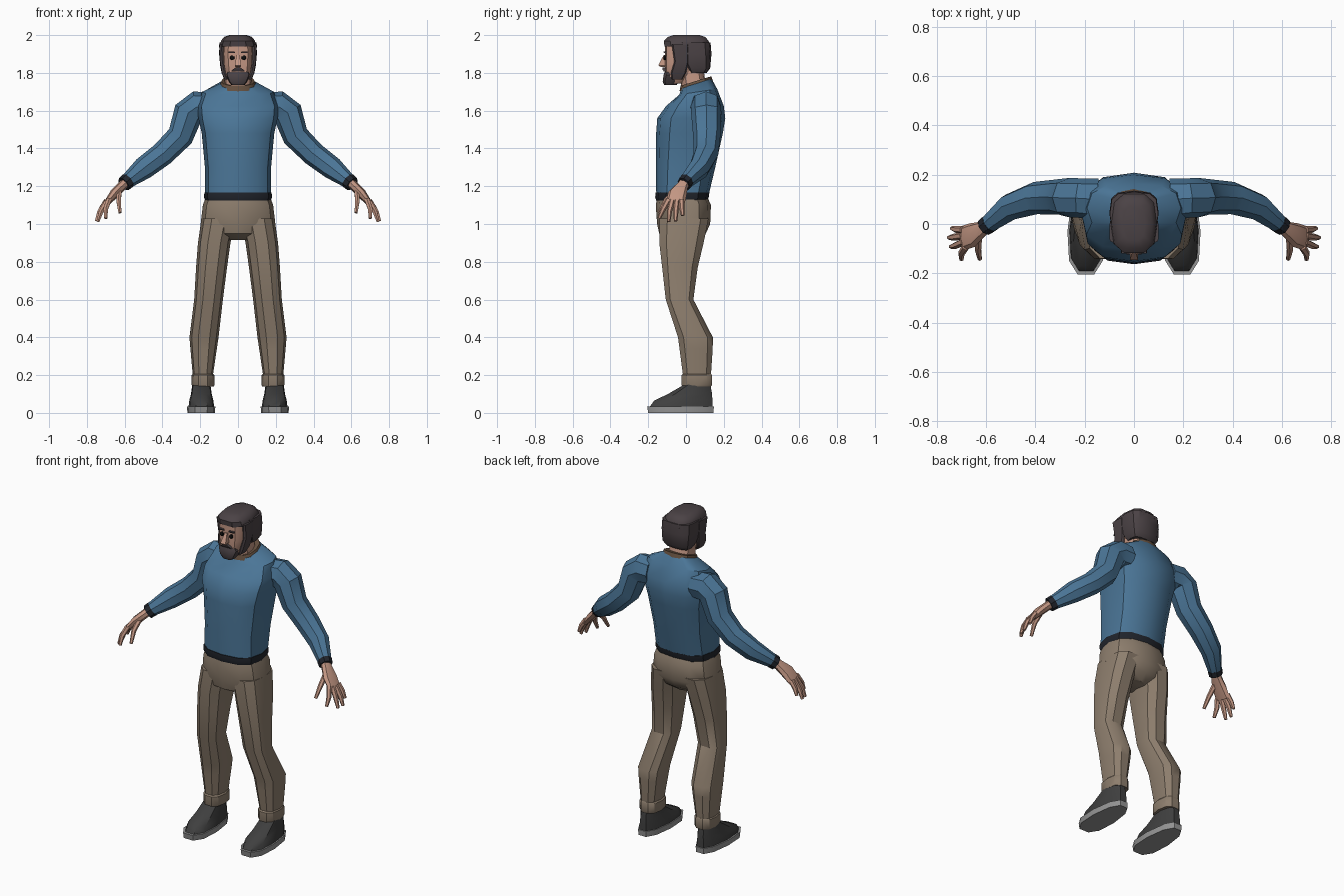
import bpy, bmesh, math
from mathutils import Vector


def material(name, r, g, b):
    m = bpy.data.materials.new(name)
    m.diffuse_color = (r, g, b, 1)
    return m


WOOL = material("blue_wool", .07, .18, .31)
TRIM = material("dark_trim", .015, .018, .025)
CLOTH = material("tan_cloth", .27, .21, .155)
SKIN = material("skin", .55, .31, .23)
HAIR = material("hair", .07, .055, .06)
COLLAR = material("collar", .13, .08, .05)
SHOE = material("shoe", .05, .05, .05)
SOLE = material("sole", .3, .3, .3)
BLACK = material("black", .005, .005, .005)


def finish(name, bm, mat, mirror, angle=35):
    bmesh.ops.recalc_face_normals(bm, faces=bm.faces)
    me = bpy.data.meshes.new(name)
    bm.to_mesh(me)
    bm.free()
    me.materials.append(mat)
    ob = bpy.data.objects.new(name, me)
    bpy.context.collection.objects.link(ob)
    bpy.ops.object.select_all(action='DESELECT')
    ob.select_set(True)
    bpy.context.view_layer.objects.active = ob
    bpy.ops.object.shade_smooth_by_angle(angle=math.radians(angle))
    if mirror:
        ob.modifiers.new("Mirror", 'MIRROR').use_mirror_merge = False
    return ob


def skin_rings(name, rings, mat, mirror):
    """Join rings of points into a closed capped skin."""
    bm = bmesh.new()
    vs = [[bm.verts.new(p) for p in r] for r in rings]
    n = len(vs[0])
    for a, b in zip(vs, vs[1:]):
        for i in range(n):
            j = (i + 1) % n
            bm.faces.new((a[i], a[j], b[j], b[i]))
    bm.faces.new(vs[0])
    bm.faces.new(vs[-1])
    return finish(name, bm, mat, mirror)


def unit_ring(n, e):
    off = math.pi / 4 if n == 4 else 0
    out = []
    for i in range(n):
        a = 2 * math.pi * i / n + off
        c, s = round(math.cos(a), 6), round(math.sin(a), 6)
        out.append((math.copysign(abs(c) ** e, c) if c else 0,
                    math.copysign(abs(s) ** e, s) if s else 0))
    return out


def stack(name, mat, secs, n=12, e=.8, x=0, mirror=False, toe=0):
    """Level sections: (z, half width, y front, y back, [tilt, [centre x]])."""
    rings = []
    for z, hx, y0, y1, *more in secs:
        tilt = more[0] if more else 0
        cx = more[1] if len(more) > 1 else x
        cy, hy = (y0 + y1) / 2, (y1 - y0) / 2
        rings.append([(cx + u * hx * (1 - toe * v), cy + v * hy, z + tilt * v * hy)
                      for u, v in unit_ring(n, e)])
    return skin_rings(name, rings, mat, mirror)


def tube(name, mat, secs, n=8, e=.9, mirror=True):
    """Sections square to a path: (x, y, z, radius along y, radius across)."""
    pts = [Vector(s[:3]) for s in secs]
    rings = []
    for i, s in enumerate(secs):
        t = (pts[min(i + 1, len(pts) - 1)] - pts[max(i - 1, 0)]).normalized()
        u = Vector((0, 1, 0))
        u = (u - t * u.dot(t)).normalized()
        w = t.cross(u)
        rings.append([pts[i] + u * a * s[3] + w * b * s[4] for a, b in unit_ring(n, e)])
    return skin_rings(name, rings, mat, mirror)


# sweater
stack("sweater_body", WOOL, [
    (1.145, .175, -.157, .118), (1.3, .175, -.16, .155), (1.48, .192, -.158, .195),
    (1.56, .21, -.152, .208), (1.625, .215, -.105, .2), (1.7, .19, -.035, .165, .15),
    (1.745, .09, -.025, .135, .31)], e=.75)
stack("sweater_hem", TRIM, [(1.125, .174, -.158, .114), (1.14, .18, -.163, .12),
                            (1.168, .178, -.162, .124)], e=.75)
stack("collar", COLLAR, [(1.73, .098, -.035, .142, .31), (1.757, .088, -.028, .134, .31)])
tube("sleeve", WOOL, [
    (.15, .1, 1.62, .085, .075), (.215, .105, 1.62, .08, .085), (.262, .107, 1.59, .08, .08),
    (.305, .11, 1.465, .072, .07), (.4, .105, 1.37, .066, .064), (.5, .07, 1.295, .055, .06),
    (.592, -.003, 1.222, .036, .038)])
tube("sleeve_cuff", TRIM, [(.583, .004, 1.229, .039, .042), (.604, -.012, 1.211, .037, .04)])

# hands
tube("palm", SKIN, [
    (.59, -.002, 1.224, .028, .026), (.615, -.02, 1.2, .032, .025),
    (.655, -.045, 1.16, .05, .025), (.695, -.058, 1.11, .05, .016)])
fingers = {
    "index_finger": [(.683, -.092, 1.13), (.70, -.12, 1.08), (.70, -.143, 1.03)],
    "middle_finger": [(.69, -.072, 1.125), (.725, -.088, 1.065), (.742, -.092, 1.012)],
    "ring_finger": [(.695, -.048, 1.122), (.733, -.054, 1.065), (.75, -.055, 1.015)],
    "little_finger": [(.695, -.024, 1.125), (.723, -.022, 1.085), (.738, -.018, 1.045)],
    "thumb": [(.63, -.05, 1.175), (.632, -.105, 1.125), (.625, -.142, 1.06)],
}
for name, path in fingers.items():
    tube(name, SKIN, [(*p, r, r) for p, r in zip(path, (.016, .014, .009))], n=6, e=1)

# trousers
stack("trouser_hips", CLOTH, [
    (1.15, .168, -.15, .11), (1.1, .186, -.16, .132), (1.0, .198, -.153, .128),
    (.95, .16, -.142, .105), (.915, .06, -.08, .06)])
stack("trouser_leg", CLOTH, [
    (1.03, .09, -.145, .125, 0, .103), (.9, .086, -.146, .098, 0, .126),
    (.77, .082, -.13, .066, 0, .14), (.6, .076, -.11, .042, 0, .156),
    (.4, .077, -.046, .146, 0, .18), (.34, .07, -.038, .145, 0, .182),
    (.17, .05, -.015, .133, 0, .187)], n=10, mirror=True)
stack("trouser_cuff", CLOTH, [(.14, .057, -.024, .136), (.147, .06, -.027, .14),
                              (.2, .06, -.027, .14), (.207, .054, -.02, .136)],
      n=10, x=.185, mirror=True)

# shoes
stack("shoe_upper", SHOE, [(.03, .068, -.2, .148), (.065, .064, -.175, .146),
                           (.1, .055, -.1, .143), (.15, .048, -.012, .132)],
      n=10, x=.194, mirror=True, toe=.12)
stack("shoe_sole", SOLE, [(0, .073, -.207, .152), (.034, .075, -.213, .155)],
      n=10, x=.195, mirror=True, toe=.12)

# neck and face
stack("neck", SKIN, [(1.7, .075, -.02, .12, .3), (1.77, .07, -.03, .1), (1.85, .07, -.04, .09)])
stack("face", SKIN, [
    (1.745, .04, -.1, -.01), (1.785, .068, -.11, .04), (1.85, .08, -.113, .08),
    (1.9, .082, -.112, .1), (1.96, .08, -.112, .1)], e=.65)
stack("nose", SKIN, [(1.832, .012, -.135, -.1), (1.84, .017, -.147, -.1),
                     (1.895, .008, -.118, -.1)], n=4, e=0)
stack("eye", BLACK, [(1.868, .004, -.116, -.1), (1.875, .012, -.119, -.1),
                     (1.885, .012, -.119, -.1), (1.892, .004, -.116, -.1)],
      n=8, e=.8, x=.031, mirror=True)
stack("eyebrow", HAIR, [(1.905, .018, -.117, -.1), (1.913, .016, -.119, -.1)],
      n=4, e=0, x=.034, mirror=True)

# hair and beard
stack("hair_back", HAIR, [(1.8, .078, .015, .11), (1.825, .093, .0, .128),
                          (1.9, .1, -.045, .135), (1.96, .098, -.05, .13)], e=.6)
stack("hair_top", HAIR, [(1.94, .097, -.118, .132), (1.97, .09, -.122, .124),
                         (1.99, .074, -.1, .105), (2.0, .045, -.07, .075)], n=10, e=.7)
stack("sideburn", HAIR, [(1.765, .012, -.075, -.02, 0, .06), (1.8, .014, -.08, .0, 0, .073),
                         (1.86, .013, -.062, .015, 0, .083), (1.95, .012, -.075, .015, 0, .088)],
      n=8, e=.5, mirror=True)
stack("beard", HAIR, [(1.735, .034, -.117, -.05), (1.755, .05, -.125, -.03),
                      (1.79, .066, -.12, -.005), (1.806, .06, -.114, -.01)], n=10, e=.65)
stack("moustache", HAIR, [(1.808, .036, -.118, -.09), (1.818, .028, -.124, -.09),
                          (1.829, .01, -.124, -.09)], n=4, e=0)
